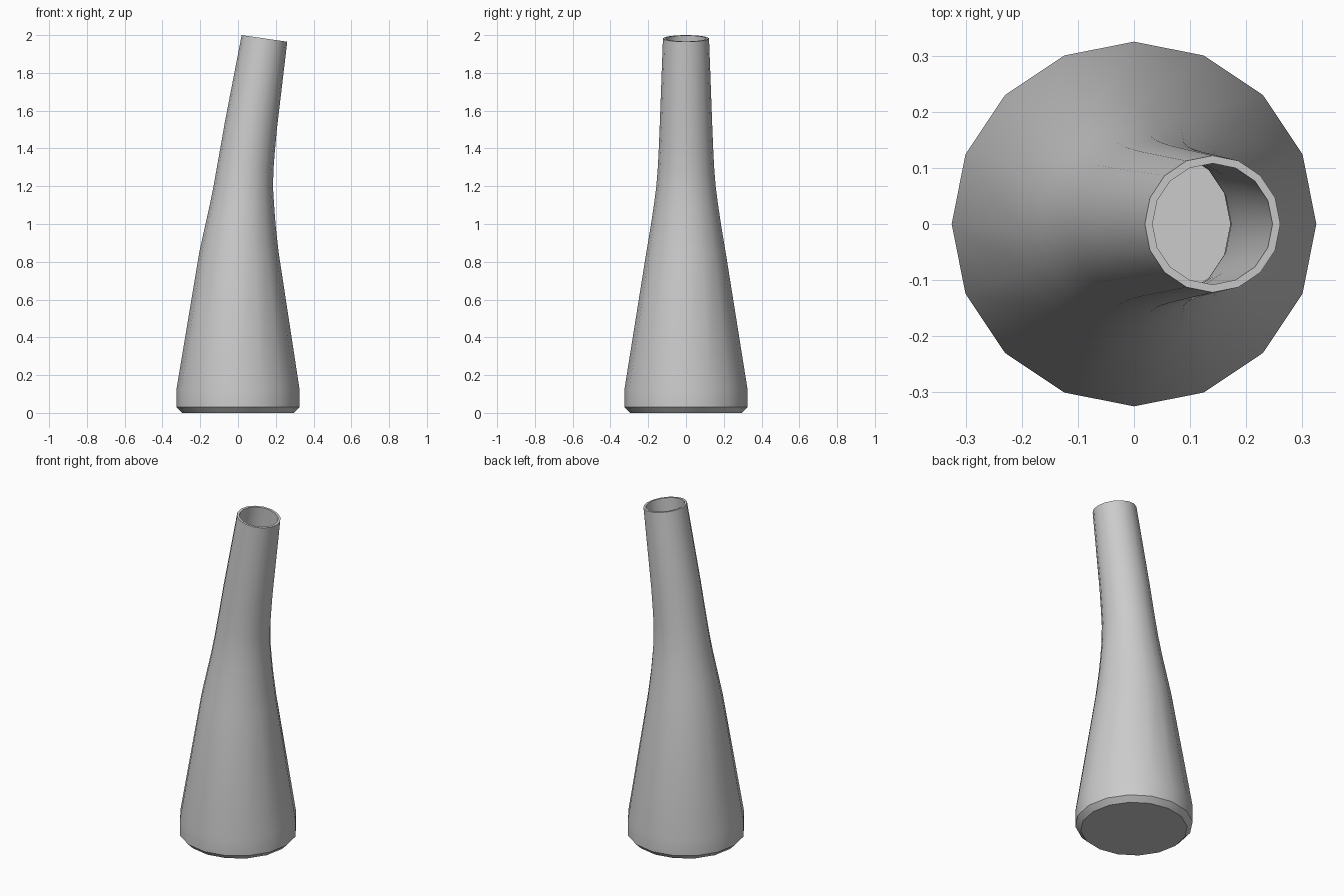
import bpy, bmesh
from math import sin, cos, pi, radians

if "Cube" in bpy.data.objects:
    bpy.data.objects.remove(bpy.data.objects["Cube"])

SIDES = 16
WALL = 0.014

# Rings along the leaning axis: centre x, centre z, radius, tilt in degrees
OUTER = [
    (0.000, 0.00, 0.295, 0), (0.000, 0.03, 0.325, 0), (0.000, 0.13, 0.325, 0),
    (0.005, 0.85, 0.210, 0), (0.014, 1.00, 0.185, 1.8), (0.022, 1.10, 0.170, 3),
    (0.029, 1.20, 0.157, 4.2), (0.039, 1.30, 0.149, 5.4), (0.052, 1.40, 0.144, 6.6),
    (0.068, 1.52, 0.139, 7.6), (0.140, 1.9825, 0.122, 8.3),
]
# Hollow inside, from the rim down to the floor
INNER = [(x, z, r - WALL, t) for x, z, r, t in reversed(OUTER[1:])]


def ring(bm, x, z, r, tilt):
    t = radians(tilt)
    verts = []
    for i in range(SIDES):
        a = 2 * pi * i / SIDES
        u = r * cos(a)
        verts.append(bm.verts.new((x + u * cos(t), r * sin(a), z - u * sin(t))))
    return verts


# Leaning hollow chimney: outer wall, rim, inner wall, two end discs
bm = bmesh.new()
rings = [ring(bm, *p) for p in OUTER + INNER]
for low, high in zip(rings, rings[1:]):
    for i in range(SIDES):
        j = (i + 1) % SIDES
        bm.faces.new((low[i], low[j], high[j], high[i]))
bm.faces.new(rings[0][::-1])
bm.faces.new(rings[-1])
bmesh.ops.recalc_face_normals(bm, faces=bm.faces[:])

mesh = bpy.data.meshes.new("leaning_chimney")
bm.to_mesh(mesh)
bm.free()
chimney = bpy.data.objects.new("leaning_chimney", mesh)
bpy.context.collection.objects.link(chimney)
bpy.context.view_layer.objects.active = chimney
chimney.select_set(True)
bpy.ops.object.shade_smooth_by_angle(angle=radians(30))
